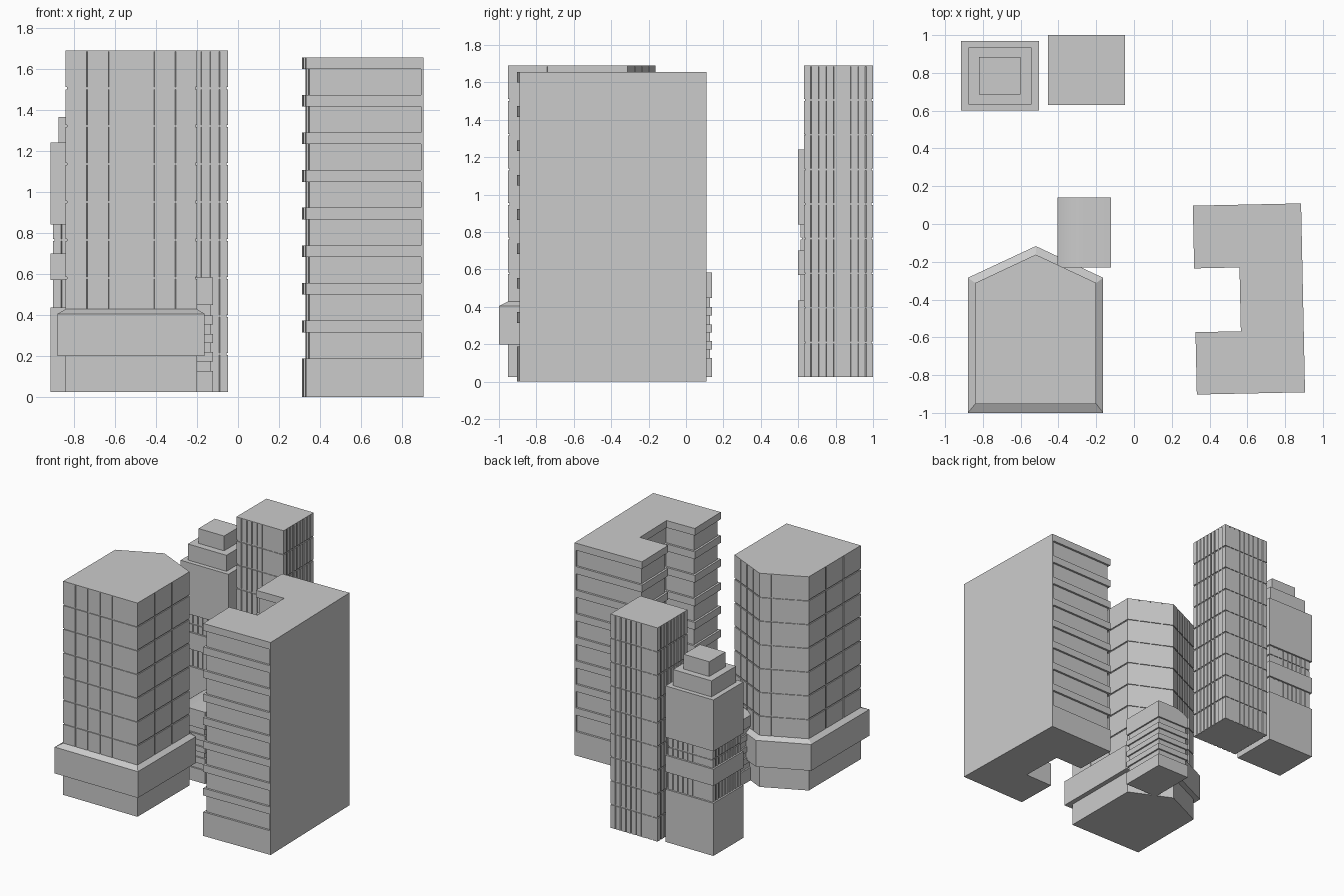
import bpy, bmesh, math
from mathutils import Vector

if "Cube" in bpy.data.objects:
    bpy.data.objects.remove(bpy.data.objects["Cube"])

def finish(name, bm):
    bmesh.ops.recalc_face_normals(bm, faces=bm.faces)
    me = bpy.data.meshes.new(name)
    bm.to_mesh(me)
    bm.free()
    ob = bpy.data.objects.new(name, me)
    bpy.context.collection.objects.link(ob)
    return ob

def loft(bm, rings):
    """Closed solid through a stack of equal-length rings."""
    vs = [[bm.verts.new(p) for p in r] for r in rings]
    n = len(vs[0])
    bm.faces.new(vs[0])
    bm.faces.new(vs[-1])
    for a, b in zip(vs, vs[1:]):
        for i in range(n):
            j = (i + 1) % n
            bm.faces.new((a[i], a[j], b[j], b[i]))

def ring(pts, z):
    return [(p[0], p[1], z) for p in pts]

def prism(bm, pts, z0, z1):
    loft(bm, [ring(pts, z0), ring(pts, z1)])

def rect(x0, x1, y0, y1):
    return [(x0, y0), (x1, y0), (x1, y1), (x0, y1)]

def inset(pts, d):
    """Move each edge of a counter-clockwise outline inward by d (number or per-edge list)."""
    n = len(pts)
    ds = d if isinstance(d, list) else [d] * n
    P = [Vector(p[:2]) for p in pts]
    dirs = [(P[(i + 1) % n] - P[i]).normalized() for i in range(n)]
    out = []
    for i in range(n):
        u, v = dirs[i - 1], dirs[i]
        a = P[i] + Vector((-u.y, u.x)) * ds[i - 1]
        b = P[i] + Vector((-v.y, v.x)) * ds[i]
        t = (b - a).cross(v) / u.cross(v)
        out.append(a + u * t)
    return out

def panelled_tower(name, pts, z0, floors, pitch, cols, gap=0.010, depth=0.007):
    """Core with raised wall panels, leaving a grid of narrow grooves, and a flush roof."""
    bm = bmesh.new()
    top = z0 + floors * pitch
    core = inset(pts, depth)
    prism(bm, core, z0, top - 0.004)
    prism(bm, pts, top - 0.006, top)
    n = len(pts)
    for i in range(n):
        a, b = Vector(pts[i]), Vector(pts[(i + 1) % n])
        c, d = core[i], core[(i + 1) % n]
        g = gap / 2 / (b - a).length
        for k in range(cols[i]):
            t0 = k / cols[i] + (g if k else 0)
            t1 = (k + 1) / cols[i] - (g if k < cols[i] - 1 else 0)
            quad = [a.lerp(b, t0), a.lerp(b, t1), c.lerp(d, t1), c.lerp(d, t0)]
            for f in range(floors):
                prism(bm, quad, z0 + f * pitch + (gap / 2 if f else 0),
                      z0 + (f + 1) * pitch - (gap / 2 if f < floors - 1 else 0.006))
    return finish(name, bm)

BASE, FLOOR = 0.025, 0.185

# Five-sided tower on a wide podium
penta = [(-0.84, -0.952), (-0.20, -0.952), (-0.20, -0.312), (-0.52, -0.162), (-0.84, -0.312)]
podium = [(-0.88, -1.0), (-0.163, -1.0), (-0.163, -0.285), (-0.52, -0.117), (-0.88, -0.285)]
panelled_tower("five_sided_tower", penta, BASE, 9, FLOOR, [6, 3, 4, 4, 3])
bm = bmesh.new()
prism(bm, penta, BASE, 0.21)
loft(bm, [ring(podium, 0.2), ring(podium, 0.405), ring(penta, 0.428)])
finish("five_sided_podium", bm)

# Gridded slab tower at the back
panelled_tower("grid_tower", rect(-0.455, -0.048, 0.63, 1.0), BASE, 9, FLOOR, [9] * 4)

# Stepped tower: gridded core wrapped in solid bands, with two roof tiers
outer = rect(-0.915, -0.503, 0.60, 0.97)
panelled_tower("stepped_tower_windows", inset(outer, 0.013), BASE, 5, FLOOR, [9] * 4)
bm = bmesh.new()
for z0, z1 in ((BASE, 0.435), (0.57, 0.70), (0.84, 1.24)):
    prism(bm, outer, z0, z1)
finish("stepped_tower_bands", bm)
bm = bmesh.new()
prism(bm, rect(-0.875, -0.543, 0.633, 0.935), 1.23, 1.365)
prism(bm, rect(-0.82, -0.60, 0.685, 0.885), 1.36, 1.48)
finish("stepped_tower_roof_tiers", bm)

# U-shaped block, slightly turned: recessed floors, projecting bands, blank east wall
ang, cx, cy = math.radians(1.2), 0.607, -0.397
def turn(pts):
    c, s = math.cos(ang), math.sin(ang)
    return [(cx + x * c - y * s, cy + x * s + y * c) for x, y in pts]
u_plan = turn([(-0.285, -0.5), (0.288, -0.5), (0.288, 0.5), (-0.285, 0.5), (-0.285, 0.168),
               (-0.045, 0.168), (-0.045, -0.17), (-0.285, -0.17)])
bm = bmesh.new()
prism(bm, inset(u_plan, [0.016, 0.006] + [0.016] * 6), 0.002, 1.65)
finish("u_block_recessed_floors", bm)
bm = bmesh.new()
band = inset(u_plan, [0, 0.006] + [0] * 6)
prism(bm, band, 0, 0.187)
for i in range(8):
    z = 0.315 + i * 0.1835
    prism(bm, band, z, z + 0.057 if i < 7 else 1.655)
finish("u_block_bands", bm)
bm = bmesh.new()
prism(bm, turn(rect(0.276, 0.288, -0.5, 0.5)), 0, 1.655)
finish("u_block_east_wall", bm)

# Small louvred building with a softly curved roof
low = rect(-0.405, -0.122, -0.23, 0.14)
bm = bmesh.new()
prism(bm, inset(low, 0.012), BASE + 0.005, 0.46)
finish("low_building_core", bm)
bm = bmesh.new()
for z0, z1 in ((BASE, 0.127), (0.172, 0.218), (0.262, 0.306), (0.354, 0.398)):
    prism(bm, low, z0, z1)
finish("low_building_slabs", bm)
profile = [(-0.405, 0.447), (-0.122, 0.447), (-0.122, 0.583)]
for i in range(9):
    t = i / 8
    profile.append((-0.26 - 0.145 * t, 0.583 - 0.05 * t * t))
bm = bmesh.new()
loft(bm, [[(x, y, z) for x, z in profile] for y in (-0.23, 0.14)])
roof = finish("low_building_roof", bm)
bpy.context.view_layer.objects.active = roof
roof.select_set(True)
bpy.ops.object.shade_smooth_by_angle(angle=math.radians(30))
